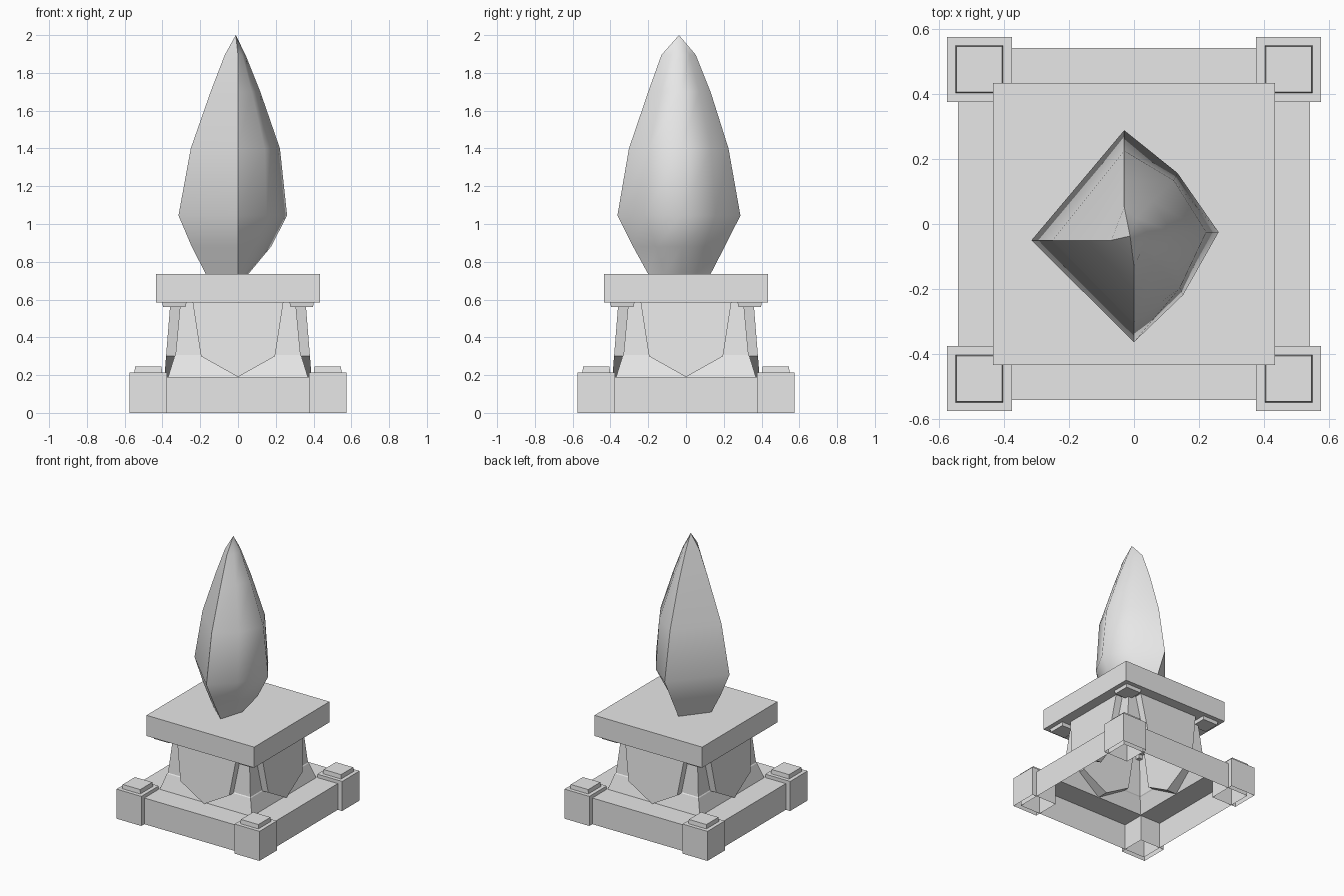
import bpy, bmesh
from math import pi
from mathutils import Matrix, Vector

cube = bpy.data.objects.get("Cube")
if cube:
    bpy.data.objects.remove(cube)

stone = bpy.data.materials.new("grey_stone")
stone.use_nodes = True
GREY = (0.8, 0.8, 0.8, 1)
stone.diffuse_color = GREY
stone.node_tree.nodes["Principled BSDF"].inputs["Base Color"].default_value = GREY


def finish(bm, name):
    bmesh.ops.recalc_face_normals(bm, faces=bm.faces)
    mesh = bpy.data.meshes.new(name)
    bm.to_mesh(mesh)
    bm.free()
    mesh.materials.append(stone)
    obj = bpy.data.objects.new(name, mesh)
    bpy.context.collection.objects.link(obj)
    return obj


def bridge(bm, low, high):
    n = len(low)
    for i in range(n):
        j = (i + 1) % n
        bm.faces.new((low[i], low[j], high[j], high[i]))


def square_loft(name, profile, centre=(0, 0), top=True, bottom=False):
    """Stack of squares given as (height, half width)."""
    bm = bmesh.new()
    cx, cy = centre
    rings = [[bm.verts.new((cx + sx * h, cy + sy * h, z))
              for sx, sy in ((-1, -1), (1, -1), (1, 1), (-1, 1))] for z, h in profile]
    for low, high in zip(rings, rings[1:]):
        bridge(bm, low, high)
    if top:
        bm.faces.new(rings[-1])
    if bottom:
        bm.faces.new(rings[0])
    return finish(bm, name)


# Hollow base skirt, sloped foot and tapering pillar core
square_loft("base_and_core", [(0, .54), (.19, .54), (.19, .37), (.30, .336),
                              (.306, .331), (.585, .305)], top=False)

# Top slab
square_loft("top_slab", [(.585, .433), (.735, .433)], bottom=True)

# Corner posts with raised caps, and the blocks under the slab
for sx, side in ((-1, "right"), (1, "left")):
    for sy, end in ((-1, "front"), (1, "back")):
        square_loft(f"corner_post_{end}_{side}",
                    [(0, .1), (.215, .1), (.215, .073), (.245, .07)],
                    (sx * .475, sy * .475))
        square_loft(f"slab_block_{end}_{side}", [(.56, .06), (.586, .064)],
                    (sx * .337, sy * .337), bottom=True)

# Pointed panels on the four sides
outline = [(-.24, .585), (-.196, .30), (0, .19), (.196, .30), (.24, .585)]
for k, side in enumerate(("front", "left", "back", "right")):
    bm = bmesh.new()
    outer = [bm.verts.new((x, -.358 - (.585 - z) * .08, z)) for x, z in outline]
    inner = [bm.verts.new((x, -.29, z)) for x, z in outline]
    bridge(bm, outer, inner)
    bm.faces.new(outer)
    bm.faces.new(inner)
    bmesh.ops.rotate(bm, verts=bm.verts, cent=(0, 0, 0), matrix=Matrix.Rotation(k * pi / 2, 3, "Z"))
    finish(bm, f"panel_{side}")

# Crystal: height, left, right, front and back reach, bulge of the rounded side
levels = [(.735, -.17, .055, -.20, .13, 1.0),
          (.88, -.245, .175, -.28, .205, 1.05),
          (1.045, -.315, .26, -.363, .288, 1.15),
          (1.40, -.25, .222, -.302, .225, 1.25),
          (1.70, -.145, .118, -.20, .13, 1.2),
          (1.895, -.07, .04, -.13, .052, 1.1)]
bm = bmesh.new()
rings = []
for z, left, right, front, back, bulge in levels:
    axis = Vector((-.01, -.035, z))
    l, r = Vector((left, -.05, z)), Vector((right, -.025, z))
    f, b = Vector((0, front, z)), Vector((-.03, back, z))
    fr, br = (axis + ((p + r) / 2 - axis) * bulge for p in (f, b))
    rings.append([bm.verts.new(p) for p in (l, f, fr, r, br, b)])
for low, high in zip(rings, rings[1:]):
    bridge(bm, low, high)
apex = bm.verts.new((-.012, -.037, 2.0))
last = rings[-1]
for i in range(6):
    bm.faces.new((last[i], last[(i + 1) % 6], apex))
for face in bm.faces:
    face.smooth = True
# Crisp ridges on the left, front and back, rounded on the remaining side
for i in (0, 1, 5):
    column = [ring[i] for ring in rings] + [apex]
    for a, c in zip(column, column[1:]):
        bm.edges.get((a, c)).smooth = False
finish(bm, "crystal")
